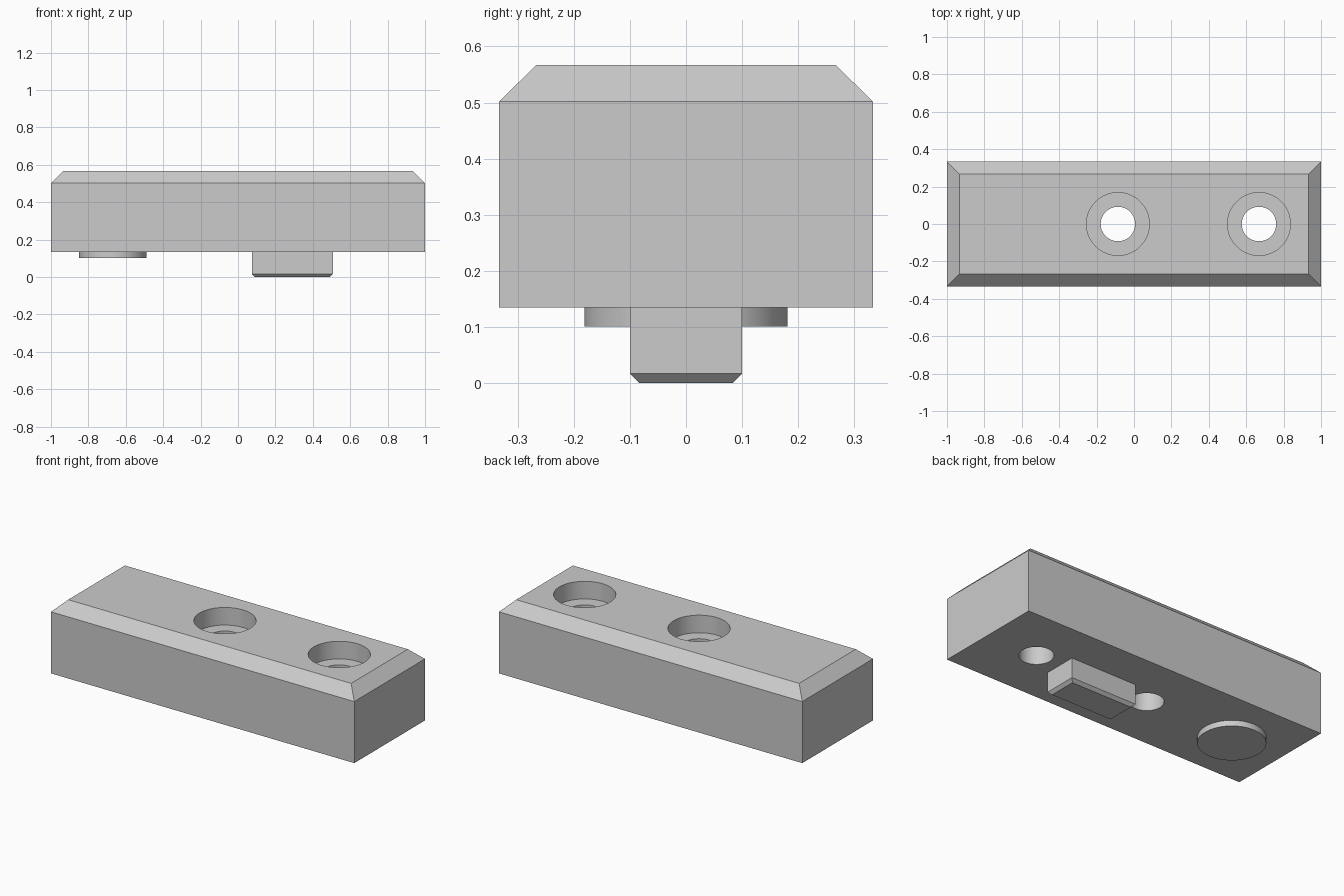
import bpy
import bmesh
import math

if "Cube" in bpy.data.objects:
    bpy.data.objects.remove(bpy.data.objects["Cube"], do_unlink=True)

# Single flat grey
grey = bpy.data.materials.new("light_grey")
grey.use_nodes = True
colour = (0.6, 0.6, 0.6, 1)
grey.diffuse_color = colour
grey.node_tree.nodes["Principled BSDF"].inputs["Base Color"].default_value = colour


def add_object(name, bm):
    bmesh.ops.recalc_face_normals(bm, faces=bm.faces)
    mesh = bpy.data.meshes.new(name)
    bm.to_mesh(mesh)
    bm.free()
    mesh.materials.append(grey)
    obj = bpy.data.objects.new(name, mesh)
    bpy.context.collection.objects.link(obj)
    return obj


def layered_box(name, x, layers):
    """Stack of rectangles (half length, half width, z) skinned into a solid."""
    bm = bmesh.new()
    rings = [[bm.verts.new((x + sx * a, sy * b, z))
              for sx, sy in ((-1, -1), (1, -1), (1, 1), (-1, 1))]
             for a, b, z in layers]
    for low, high in zip(rings, rings[1:]):
        for i in range(4):
            j = (i + 1) % 4
            bm.faces.new((low[i], low[j], high[j], high[i]))
    bm.faces.new(rings[0][::-1])
    bm.faces.new(rings[-1])
    return add_object(name, bm)


def cylinder(name, x, radius, z0, z1):
    bm = bmesh.new()
    bmesh.ops.create_cone(bm, cap_ends=True, segments=96, radius1=radius,
                          radius2=radius, depth=z1 - z0)
    bmesh.ops.translate(bm, verts=bm.verts, vec=(x, 0, (z0 + z1) / 2))
    return add_object(name, bm)


def smooth(obj):
    bpy.ops.object.select_all(action='DESELECT')
    obj.select_set(True)
    bpy.context.view_layer.objects.active = obj
    bpy.ops.object.shade_smooth_by_angle(angle=math.radians(30))


BASE, SHOULDER, TOP = 0.135, 0.502, 0.567
FLOOR = 0.462

# Main block with chamfered top
block = layered_box("block", 0, [(1, 0.333, BASE), (1, 0.333, SHOULDER),
                                 (0.933, 0.267, TOP)])

# Counterbored screw holes
for side, x in (("middle", -0.086), ("left", 0.668)):
    for part, radius, z in (("bore", 0.092, 0.05), ("counterbore", 0.168, FLOOR)):
        cutter = cylinder(f"{side}_{part}_cutter", x, radius, z, 0.7)
        cutter.hide_render = True
        cut = block.modifiers.new(f"{side}_{part}", 'BOOLEAN')
        cut.operation = 'DIFFERENCE'
        cut.solver = 'EXACT'
        cut.object = cutter
        bpy.context.view_layer.objects.active = block
        bpy.ops.object.modifier_apply(modifier=cut.name)
        bpy.data.objects.remove(cutter, do_unlink=True)
smooth(block)

# Locating key with chamfered underside
layered_box("locating_key", 0.291, [(0.2, 0.083, 0), (0.217, 0.1, 0.017),
                                    (0.217, 0.1, BASE)])

# Round pad under the right end
smooth(cylinder("round_pad", -0.669, 0.181, 0.101, BASE))
